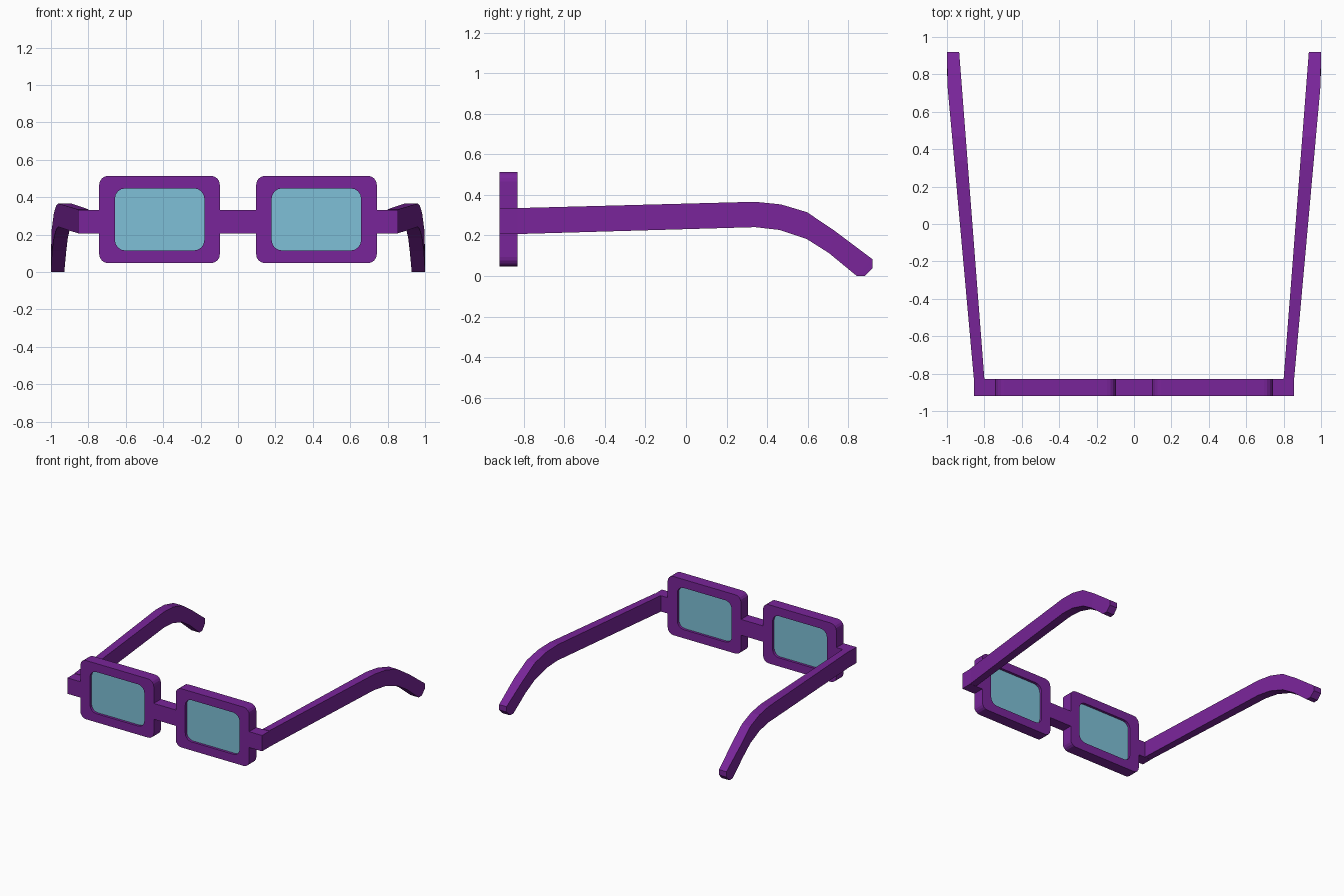
import bpy, bmesh, math

if "Cube" in bpy.data.objects:
    bpy.data.objects.remove(bpy.data.objects["Cube"])

def material(name, rgb):
    m = bpy.data.materials.new(name)
    m.diffuse_color = (*rgb, 1)
    m.use_nodes = True
    m.node_tree.nodes["Principled BSDF"].inputs["Base Color"].default_value = m.diffuse_color
    return m

PURPLE = material("purple frame", (0.19, 0.018, 0.32))
BLUE = material("blue lens", (0.21, 0.53, 0.68))
FRONT, BACK = -0.92, -0.83

def finish(name, bm, mat, mirror=True):
    bmesh.ops.recalc_face_normals(bm, faces=bm.faces)
    me = bpy.data.meshes.new(name)
    bm.to_mesh(me)
    bm.free()
    me.materials.append(mat)
    ob = bpy.data.objects.new(name, me)
    bpy.context.collection.objects.link(ob)
    if mirror:
        ob.modifiers.new("Mirror", 'MIRROR').use_clip = False
    return ob

def rounded(x0, x1, z0, z1, r, n=4):
    """Outline of a rectangle with rounded corners, as (x, z) points."""
    pts = []
    corners = [(x1 - r, z1 - r), (x0 + r, z1 - r), (x0 + r, z0 + r), (x1 - r, z0 + r)]
    for k, (cx, cz) in enumerate(corners):
        for i in range(n + 1):
            a = math.pi / 2 * (k + i / n)
            pts.append((cx + r * math.cos(a), cz + r * math.sin(a)))
    return pts

def ring(bm, pts, y):
    return [bm.verts.new((x, y, z)) for x, z in pts]

def skin(bm, a, b):
    n = len(a)
    for i in range(n):
        j = (i + 1) % n
        bm.faces.new((a[i], a[j], b[j], b[i]))

def box(name, x0, x1, y0, y1, z0, z1, mirror=True):
    bm = bmesh.new()
    pts = [(x0, z0), (x1, z0), (x1, z1), (x0, z1)]
    a, b = ring(bm, pts, y0), ring(bm, pts, y1)
    skin(bm, a, b)
    bm.faces.new(a)
    bm.faces.new(b)
    return finish(name, bm, PURPLE, mirror)

outer = rounded(0.097, 0.742, 0.047, 0.514, 0.048)
inner = rounded(0.18, 0.658, 0.115, 0.447, 0.055)

# Rims: rounded rectangular tubes around each lens
bm = bmesh.new()
rings = [ring(bm, outer, FRONT), ring(bm, outer, BACK), ring(bm, inner, BACK), ring(bm, inner, FRONT)]
for i in range(4):
    skin(bm, rings[i], rings[(i + 1) % 4])
finish("rims", bm, PURPLE)

# Lenses: thin slabs slightly recessed in the rims
bm = bmesh.new()
a, b = ring(bm, inner, -0.90), ring(bm, inner, -0.85)
skin(bm, a, b)
bm.faces.new(a)
bm.faces.new(b)
finish("lenses", bm, BLUE)

# Bridge and end pieces
box("bridge", -0.1, 0.1, FRONT, BACK, 0.206, 0.332, mirror=False)
box("end_pieces", 0.74, 0.856, FRONT, BACK, 0.206, 0.332)

# Temple arms: side profile (y, z top) and (y, z bottom), splayed outward
top = [(-0.83, 0.335), (0.34, 0.366), (0.468, 0.353), (0.596, 0.315), (0.734, 0.222), (0.92, 0.082), (0.92, 0.04)]
bottom = [(-0.83, 0.207), (0.34, 0.241), (0.463, 0.227), (0.596, 0.182), (0.705, 0.113), (0.842, 0.0), (0.882, 0.0)]
bm = bmesh.new()
sections = []
for (yt, zt), (yb, zb) in zip(top, bottom):
    quad = []
    for y, z, side in ((yt, zt, 0), (yt, zt, 1), (yb, zb, 1), (yb, zb, 0)):
        d = y + 0.83
        x = min(1.0, 0.856 + 0.09 * d) if side else 0.80 + 0.077 * d
        quad.append(bm.verts.new((x, y, z)))
    sections.append(quad)
for a, b in zip(sections, sections[1:]):
    skin(bm, a, b)
bm.faces.new(sections[0])
bm.faces.new(sections[-1])
finish("temple_arms", bm, PURPLE)
